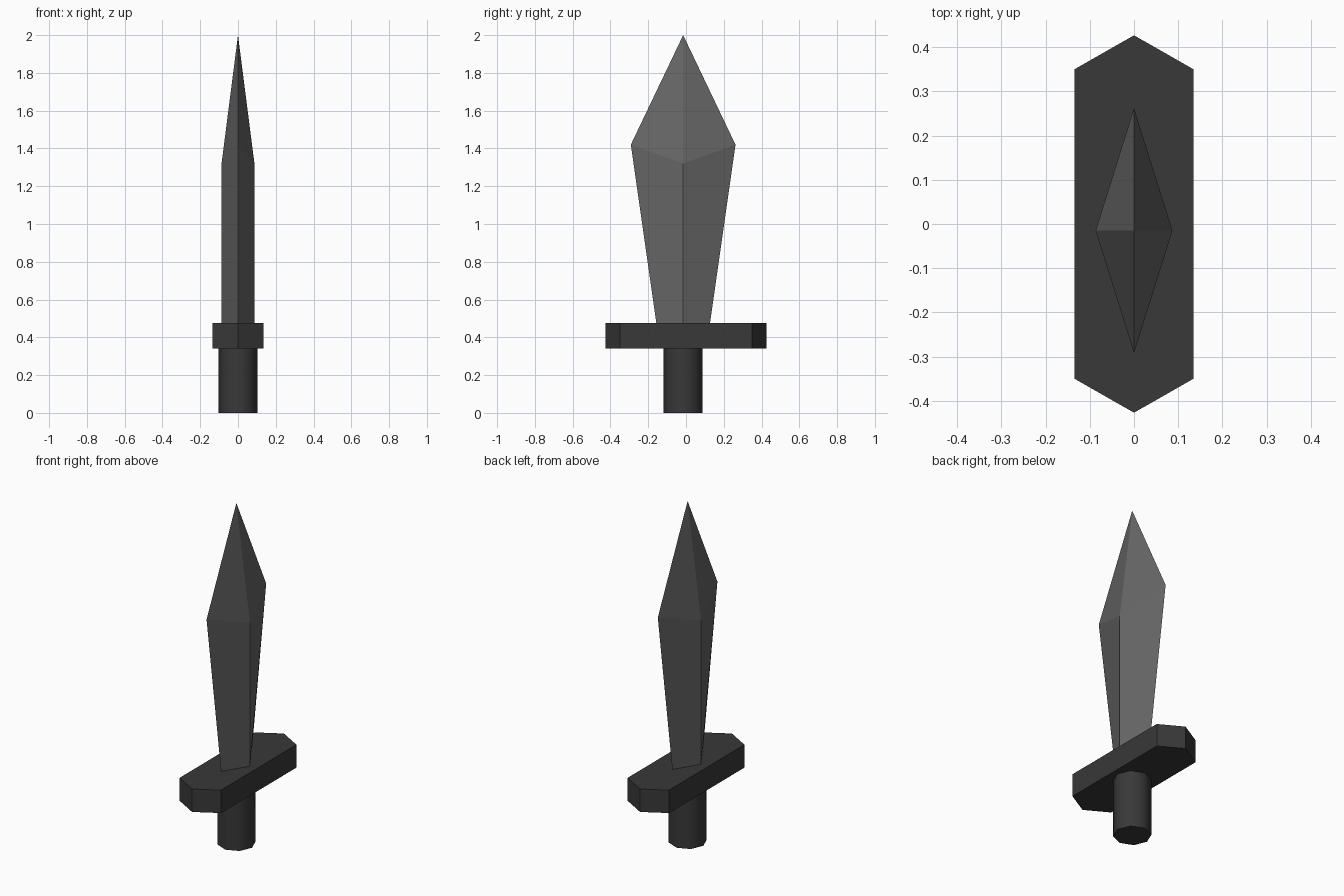
import bpy, bmesh, math

if "Cube" in bpy.data.objects:
    bpy.data.objects.remove(bpy.data.objects["Cube"])

Y0 = -0.015  # blade and grip sit slightly off the guard's centre


def material(name, value):
    m = bpy.data.materials.new(name)
    m.diffuse_color = (value, value, value, 1)
    m.use_nodes = True
    m.node_tree.nodes["Principled BSDF"].inputs["Base Color"].default_value = m.diffuse_color
    return m


def loft(name, rings, mat):
    """Skin a stack of equal-length rings; a single-point ring makes a tip."""
    bm = bmesh.new()
    loops = [[bm.verts.new(p) for p in ring] for ring in rings]
    for a, b in zip(loops, loops[1:]):
        n = len(a)
        for i in range(n):
            j = (i + 1) % n
            bm.faces.new((a[i], a[j], b[0]) if len(b) == 1 else (a[i], a[j], b[j], b[i]))
    for ring in (loops[0], loops[-1]):
        if len(ring) > 1:
            bm.faces.new(ring)
    bmesh.ops.recalc_face_normals(bm, faces=bm.faces)
    me = bpy.data.meshes.new(name)
    bm.to_mesh(me)
    bm.free()
    me.materials.append(mat)
    ob = bpy.data.objects.new(name, me)
    bpy.context.collection.objects.link(ob)
    return ob


def diamond(rx, ry, z_ridge, z_edge):
    return [(rx, Y0, z_ridge), (0, Y0 + ry, z_edge),
            (-rx, Y0, z_ridge), (0, Y0 - ry, z_edge)]


dark = material("dark grey", 0.04)
steel = material("steel grey", 0.135)

# Blade: diamond section, widening to the shoulders, then a point
loft("blade", [diamond(0.087, 0.142, 0.475, 0.475),
               diamond(0.087, 0.277, 1.32, 1.42),
               [(0, Y0, 2.0)]], steel)

# Guard: long hexagonal slab with pointed ends
hexagon = [(0.135, -0.35), (0.135, 0.35), (0, 0.427),
           (-0.135, 0.35), (-0.135, -0.35), (0, -0.427)]
loft("guard", [[(x, y, z) for x, y in hexagon] for z in (0.34, 0.475)], dark)

# Grip: eight-sided, smooth around the side
octagon = [(0.103 * math.cos(i * math.pi / 4), Y0 + 0.103 * math.sin(i * math.pi / 4))
           for i in range(8)]
grip = loft("grip", [[(x, y, z) for x, y in octagon] for z in (0, 0.34)], dark)
bpy.context.view_layer.objects.active = grip
grip.select_set(True)
bpy.ops.object.shade_smooth_by_angle(angle=math.radians(50))
